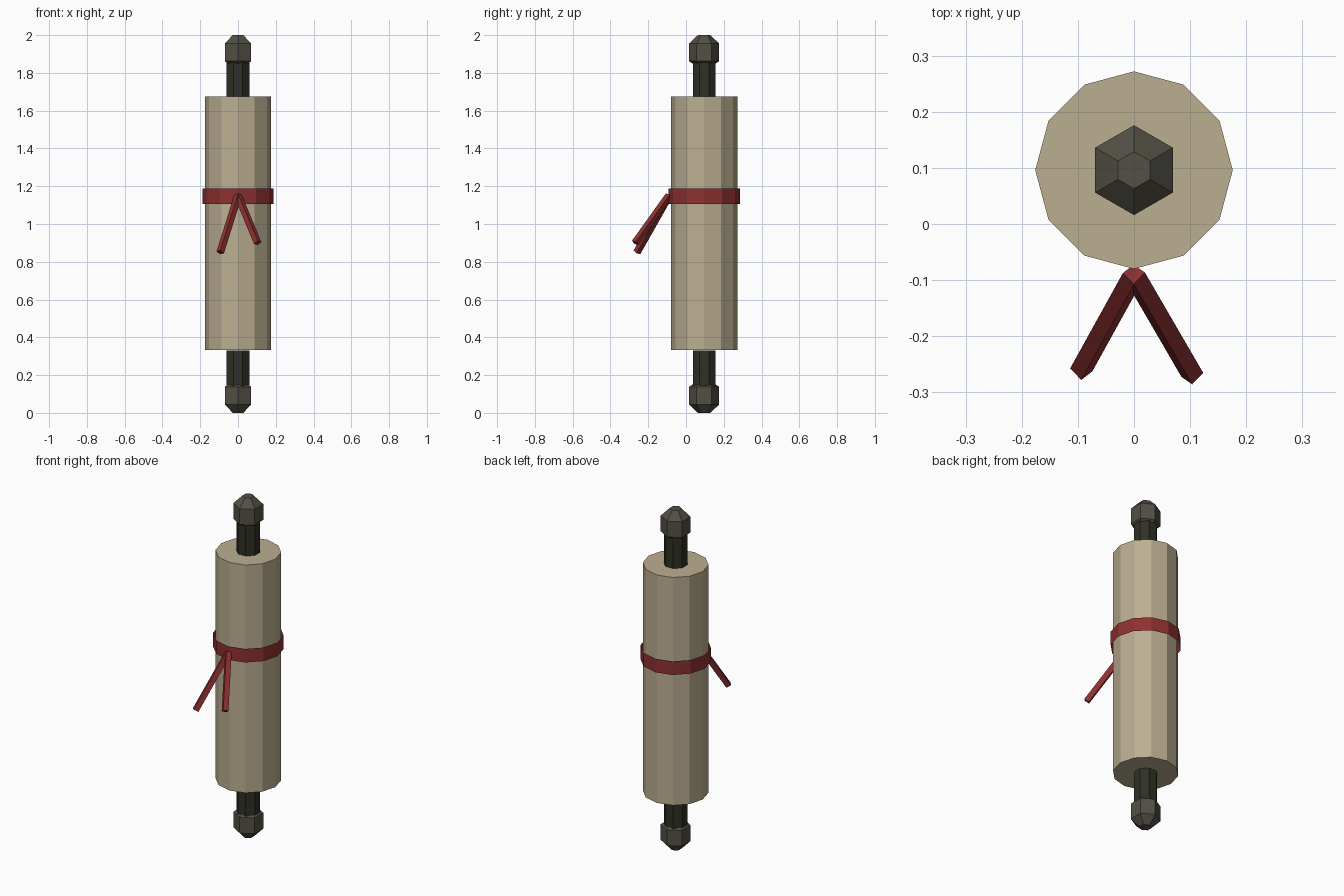
import bpy, bmesh, math
from mathutils import Vector, Matrix

cube = bpy.data.objects.get("Cube")
if cube:
    bpy.data.objects.remove(cube)

AXIS_Y = 0.096


def make_material(name, rgb):
    mat = bpy.data.materials.new(name)
    mat.use_nodes = True
    mat.diffuse_color = (*rgb, 1)
    mat.node_tree.nodes["Principled BSDF"].inputs["Base Color"].default_value = (*rgb, 1)
    return mat


paper = make_material("parchment beige", (0.50, 0.42, 0.28))
red = make_material("ribbon red", (0.27, 0.03, 0.03))
grey = make_material("knob grey", (0.086, 0.079, 0.06))
dark = make_material("rod dark green", (0.028, 0.030, 0.018))


def finish(name, bm, mat):
    bmesh.ops.recalc_face_normals(bm, faces=bm.faces)
    mesh = bpy.data.meshes.new(name)
    bm.to_mesh(mesh)
    bm.free()
    mesh.materials.append(mat)
    obj = bpy.data.objects.new(name, mesh)
    bpy.context.collection.objects.link(obj)
    return obj


def lathe(name, profile, sides, mat, turn=0.0, caps=True):
    """Flat-sided solid from (radius, z) pairs around the scroll axis."""
    bm = bmesh.new()
    rings = []
    for r, z in profile:
        angles = [turn + math.tau * i / sides for i in range(sides)]
        rings.append([bm.verts.new((r * math.cos(a), AXIS_Y + r * math.sin(a), z)) for a in angles])
    for low, high in zip(rings, rings[1:]):
        for i in range(sides):
            j = (i + 1) % sides
            bm.faces.new((low[i], low[j], high[j], high[i]))
    if caps:
        bm.faces.new(rings[0])
        bm.faces.new(rings[-1])
    return finish(name, bm, mat)


# Rolled paper and the open ribbon loop around it
lathe("paper_roll", [(0.176, 0.333), (0.176, 1.675)], 12, paper)
lathe("ribbon_band", [(0.189, 1.107), (0.189, 1.187)], 12, red, caps=False)

# Rod ends and hexagonal knobs, mirrored top to bottom
knob = [(0.058, 1.847), (0.08, 1.862), (0.08, 1.955), (0.033, 2.0)]
rod = [(0.065, 1.67), (0.065, 1.87)]
for side in ("top", "bottom"):
    flip = side == "bottom"
    place = lambda pts: [(r, 2 - z if flip else z) for r, z in pts]
    lathe(side + "_rod", place(rod), 8, dark, turn=math.pi / 8)
    lathe(side + "_knob", place(knob), 6, grey, turn=math.pi / 6)


def ribbon_tail(name, start, end, outward):
    """Square strip whose broad side leans outward."""
    start, end = Vector(start), Vector(end)
    d = (end - start).normalized()
    up = (Vector((0, 0, 1)) - d * d.z).normalized()
    out = d.cross(up)
    if out.x * outward < 0:
        out.negate()
    lean = math.radians(20)
    n = up * math.cos(lean) + out * math.sin(lean)
    s = d.cross(n)
    bm = bmesh.new()
    bmesh.ops.create_cube(bm, size=1)
    basis = Matrix((s * 0.029, n * 0.029, d * (end - start).length)).transposed().to_4x4()
    bm.transform(Matrix.Translation((start + end) / 2) @ basis)
    return finish(name, bm, red)


# Hanging ribbon tails
ribbon_tail("right_ribbon_tail", (0, -0.09, 1.15), (-0.094, -0.26, 0.85), -1)
ribbon_tail("left_ribbon_tail", (0, -0.09, 1.15), (0.104, -0.269, 0.90), 1)
